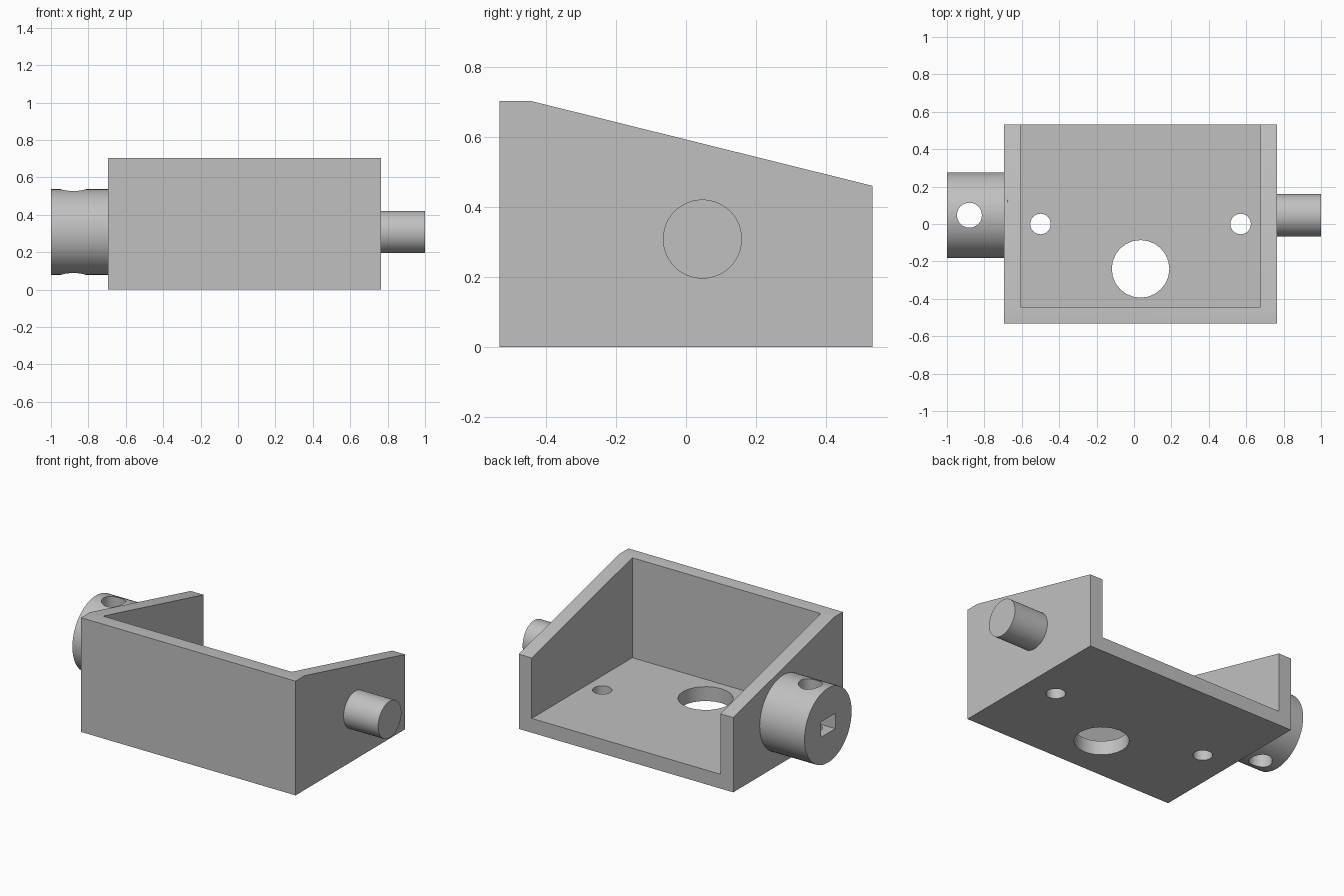
import bpy, bmesh, math
from mathutils import Matrix, Vector

if "Cube" in bpy.data.objects:
    bpy.data.objects.remove(bpy.data.objects["Cube"], do_unlink=True)

# Single grey material
grey = bpy.data.materials.new("plain grey")
grey.use_nodes = True
colour = (0.53, 0.53, 0.53, 1)
grey.diffuse_color = colour
bsdf = next(n for n in grey.node_tree.nodes if n.type == 'BSDF_PRINCIPLED')
bsdf.inputs["Base Color"].default_value = colour


def finish(name, bm):
    bmesh.ops.recalc_face_normals(bm, faces=bm.faces)
    mesh = bpy.data.meshes.new(name)
    bm.to_mesh(mesh)
    bm.free()
    mesh.materials.append(grey)
    ob = bpy.data.objects.new(name, mesh)
    bpy.context.collection.objects.link(ob)
    return ob


def extrude_side(name, profile, x0, x1):
    """Extrude a (y, z) profile along x."""
    bm = bmesh.new()
    face = bm.faces.new([bm.verts.new((x0, y, z)) for y, z in profile])
    new = bmesh.ops.extrude_face_region(bm, geom=[face])["geom"]
    moved = [v for v in new if isinstance(v, bmesh.types.BMVert)]
    bmesh.ops.translate(bm, verts=moved, vec=(x1 - x0, 0, 0))
    return finish(name, bm)


def box(name, low, high):
    (x0, y0, z0), (x1, y1, z1) = low, high
    return extrude_side(name, [(y0, z0), (y1, z0), (y1, z1), (y0, z1)], x0, x1)


def cylinder(name, start, end, radius, sides):
    a, b = Vector(start), Vector(end)
    turn = (b - a).to_track_quat('Z', 'Y').to_matrix().to_4x4()
    bm = bmesh.new()
    bmesh.ops.create_cone(bm, cap_ends=True, segments=sides, radius1=radius,
                          radius2=radius, depth=(b - a).length,
                          matrix=Matrix.Translation((a + b) / 2) @ turn)
    return finish(name, bm)


def cut(target, cutter):
    mod = target.modifiers.new("cut", 'BOOLEAN')
    mod.operation = 'DIFFERENCE'
    mod.solver = 'EXACT'
    mod.object = cutter
    bpy.context.view_layer.objects.active = target
    bpy.ops.object.modifier_apply(modifier=mod.name)
    bpy.data.objects.remove(cutter, do_unlink=True)


LEFT, RIGHT, FRONT, BACK = 0.765, -0.695, -0.533, 0.533
WALL = 0.088
AXIS_Y, AXIS_Z = 0.047, 0.308

# Open tray with sloping side walls
tray = extrude_side("tray", [(FRONT, 0), (BACK, 0), (BACK, 0.46),
                             (FRONT + WALL, 0.703), (FRONT, 0.703)], RIGHT, LEFT)
cut(tray, box("tray_cutter", (RIGHT + WALL, FRONT + WALL, WALL),
              (LEFT - WALL, BACK + 1, 1)))

# Holes through the floor
for x, y, r in [(-0.5, 0, 0.055), (0.57, 0, 0.055), (0.035, -0.24, 0.154)]:
    cut(tray, cylinder("hole_cutter", (x, y, -0.1), (x, y, 0.2), r, 24))

# Solid pivot pin on the left wall
pin = cylinder("left_pin", (LEFT - 0.02, AXIS_Y, AXIS_Z), (1, AXIS_Y, AXIS_Z), 0.113, 48)

# Large hub on the right wall, with a square socket and a cross hole
hub = cylinder("right_hub", (RIGHT + 0.02, AXIS_Y, AXIS_Z), (-1, AXIS_Y, AXIS_Z), 0.229, 48)
cut(hub, box("socket_cutter", (-1.1, AXIS_Y - 0.071, AXIS_Z - 0.047),
             (RIGHT, AXIS_Y + 0.071, AXIS_Z + 0.047)))
cut(hub, cylinder("cross_cutter", (-0.88, AXIS_Y, -0.1), (-0.88, AXIS_Y, 0.7), 0.067, 24))

# Smooth round walls, sharp corners
bpy.ops.object.select_all(action='DESELECT')
for ob in (tray, pin, hub):
    ob.select_set(True)
bpy.context.view_layer.objects.active = tray
bpy.ops.object.shade_smooth_by_angle(angle=math.radians(30))
